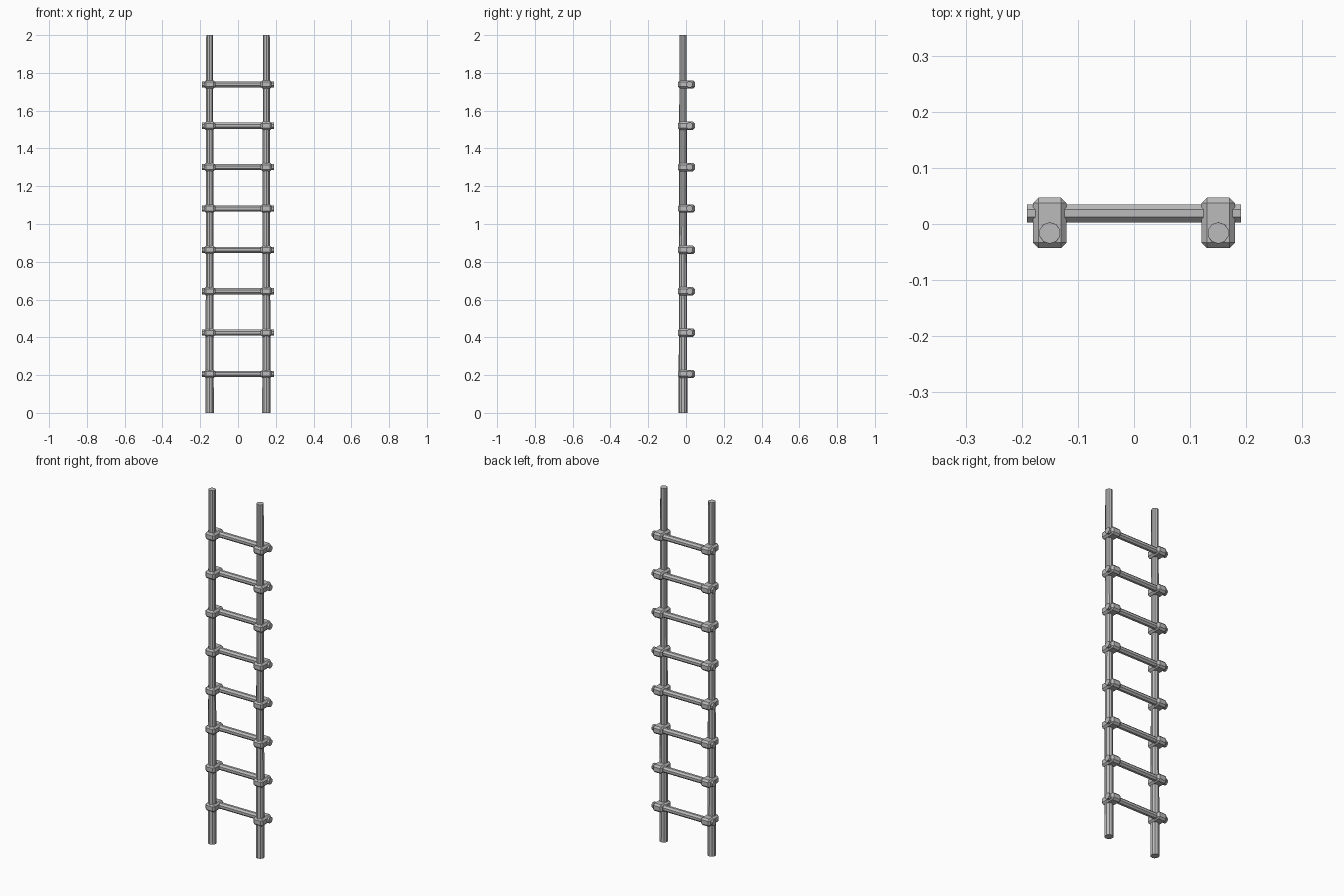
import bpy
import bmesh
from math import pi
from mathutils import Matrix

default = bpy.data.objects.get("Cube")
if default:
    bpy.data.objects.remove(default, do_unlink=True)

grey = bpy.data.materials.new("weathered_grey")
grey.use_nodes = True
colour = (0.5, 0.5, 0.5, 1)
grey.diffuse_color = colour
grey.node_tree.nodes["Principled BSDF"].inputs["Base Color"].default_value = colour


def finish(name, bm):
    mesh = bpy.data.meshes.new(name)
    bm.to_mesh(mesh)
    bm.free()
    mesh.materials.append(grey)
    obj = bpy.data.objects.new(name, mesh)
    bpy.context.collection.objects.link(obj)
    return obj


def rod(name, base, top, length, sides, matrix):
    bm = bmesh.new()
    bmesh.ops.create_cone(bm, cap_ends=True, segments=sides, radius1=base,
                          radius2=top, depth=length, matrix=matrix)
    return finish(name, bm)


def lashing(name, x, z):
    # Chamfered block that binds a rung to its pole
    bm = bmesh.new()
    bmesh.ops.create_cube(bm, size=1, matrix=Matrix.Translation((x, 0.002, z))
                          @ Matrix.Diagonal((0.06, 0.09, 0.044, 1)))
    bmesh.ops.bevel(bm, geom=bm.edges[:], offset=0.01, segments=1,
                    affect='EDGES')
    return finish(name, bm)


POLE_X = 0.15
RUNGS = 8
sides = (("left", POLE_X), ("right", -POLE_X))

# Tapering upright poles
for side, x in sides:
    rod(side + "_pole", 0.023, 0.019, 2, 10,
        Matrix.Translation((x, -0.016, 1)))

# Rungs behind the poles, with a lashing at each end
for i in range(RUNGS):
    z = 0.206 + i * 0.219
    rod(f"rung_{i + 1}", 0.0175, 0.0175, 0.382, 8,
        Matrix.Translation((0, 0.019, z)) @ Matrix.Rotation(pi / 2, 4, 'Y')
        @ Matrix.Rotation(pi / 8, 4, 'Z'))
    for side, x in sides:
        lashing(f"{side}_lashing_{i + 1}", x, z)
